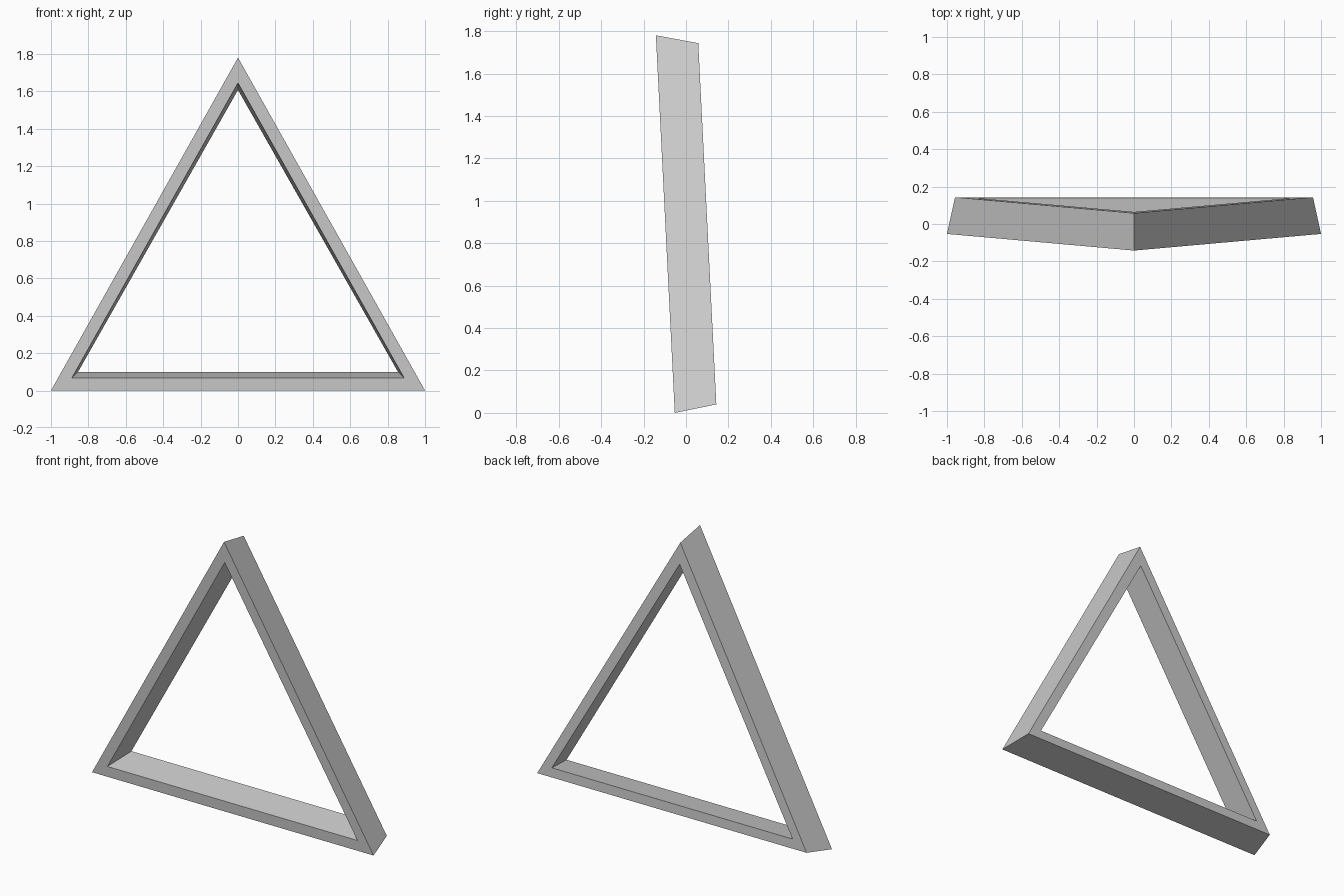
import bpy
import bmesh

cube = bpy.data.objects.get("Cube")
if cube:
    bpy.data.objects.remove(cube)

# Plain grey material
grey = bpy.data.materials.new("light_grey")
grey.use_nodes = True
colour = (0.6, 0.6, 0.6, 1.0)
grey.diffuse_color = colour
grey.node_tree.nodes["Principled BSDF"].inputs["Base Color"].default_value = colour

LEAN = 0.05  # the frame leans forward as it rises


def triangle(bm, half_width, base_z, apex_z, base_y):
    """One triangular loop lying in the leaning plane."""
    points = [(-half_width, base_z), (half_width, base_z), (0, apex_z)]
    return [bm.verts.new((x, base_y - LEAN * z, z)) for x, z in points]


# Triangular frame: four loops bridged around its cross-section
bm = bmesh.new()
front_y, back_y = -0.053, 0.145
loops = [
    triangle(bm, 1.0, 0.0, 1.78, front_y),
    triangle(bm, 0.888, 0.068, 1.645, front_y),
    triangle(bm, 0.855, 0.1, 1.607, back_y),
    triangle(bm, 0.957, 0.04, 1.743, back_y),
]
for i, loop in enumerate(loops):
    following = loops[(i + 1) % len(loops)]
    for a in range(3):
        b = (a + 1) % 3
        bm.faces.new((loop[a], loop[b], following[b], following[a]))
bmesh.ops.recalc_face_normals(bm, faces=bm.faces)

mesh = bpy.data.meshes.new("triangular_frame")
bm.to_mesh(mesh)
bm.free()
mesh.materials.append(grey)
frame = bpy.data.objects.new("triangular_frame", mesh)
bpy.context.collection.objects.link(frame)
